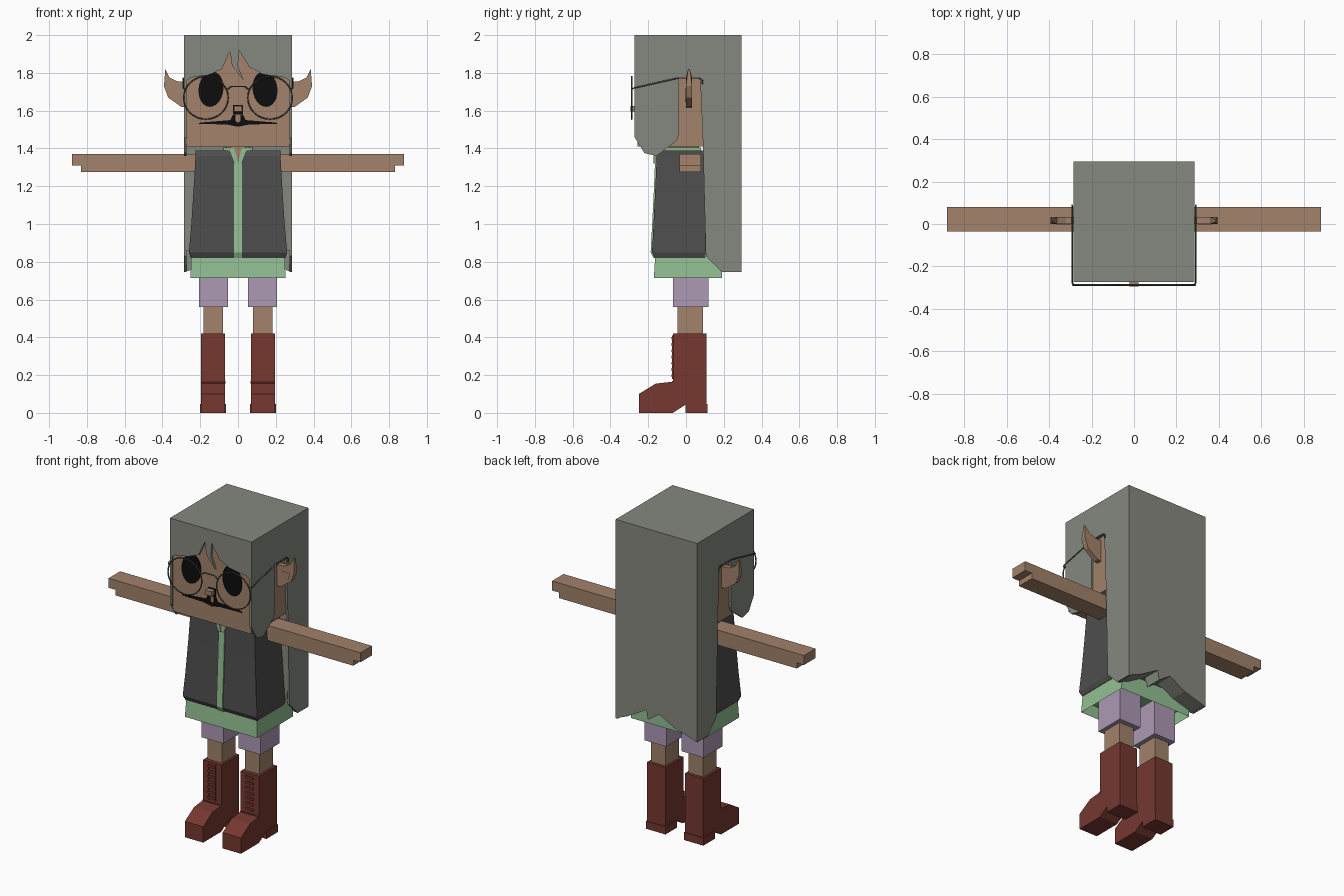
import bpy, bmesh, math
from mathutils import Vector

cube = bpy.data.objects.get("Cube")
if cube:
    bpy.data.objects.remove(cube, do_unlink=True)


def material(name, *rgb):
    m = bpy.data.materials.new(name)
    m.use_nodes = True
    m.diffuse_color = (*rgb, 1)
    m.node_tree.nodes["Principled BSDF"].inputs["Base Color"].default_value = (*rgb, 1)
    return m


HAIR = material("grey hair", 0.235, 0.25, 0.21)
SKIN = material("tan skin", 0.36, 0.225, 0.145)
VEST = material("charcoal vest", 0.075, 0.075, 0.075)
SHIRT = material("mint shirt", 0.29, 0.52, 0.29)
SHORTS = material("lilac shorts", 0.42, 0.32, 0.46)
BOOT = material("red leather", 0.18, 0.04, 0.03)
BLACK = material("black", 0.004, 0.004, 0.004)
WIRE = material("wire metal", 0.09, 0.1, 0.09)


def finish(name, bm, mat):
    bmesh.ops.recalc_face_normals(bm, faces=bm.faces)
    me = bpy.data.meshes.new(name)
    bm.to_mesh(me)
    bm.free()
    me.materials.append(mat)
    ob = bpy.data.objects.new(name, me)
    bpy.context.collection.objects.link(ob)
    return ob


def prism(name, pts, axis, lo, hi, mat):
    """Extrude a flat outline along x (outline in y, z) or y (outline in x, z)."""
    bm = bmesh.new()
    place = lambda a, b: (lo, a, b) if axis == "x" else (a, lo, b)
    face = bm.faces.new([bm.verts.new(place(a, b)) for a, b in pts])
    new = bmesh.ops.extrude_face_region(bm, geom=[face])["geom"]
    shift = Vector((hi - lo, 0, 0) if axis == "x" else (0, hi - lo, 0))
    bmesh.ops.translate(bm, vec=shift, verts=[v for v in new if isinstance(v, bmesh.types.BMVert)])
    return finish(name, bm, mat)


def box(name, x, y, z, mat):
    return prism(name, [(y[0], z[0]), (y[1], z[0]), (y[1], z[1]), (y[0], z[1])], "x", x[0], x[1], mat)


def loft(name, levels, mat):
    """Stack of rectangles: (z, half width, front y, back y)."""
    bm = bmesh.new()
    rings = [[bm.verts.new(p) for p in ((-w, f, z), (w, f, z), (w, b, z), (-w, b, z))]
             for z, w, f, b in levels]
    for low, high in zip(rings, rings[1:]):
        for i in range(4):
            j = (i + 1) % 4
            bm.faces.new((low[i], low[j], high[j], high[i]))
    bm.faces.new(rings[0])
    bm.faces.new(rings[-1])
    return finish(name, bm, mat)


def wire(name, pts, radius, cyclic=False):
    cu = bpy.data.curves.new(name, "CURVE")
    cu.dimensions = "3D"
    cu.bevel_depth = radius
    cu.bevel_resolution = 1
    sp = cu.splines.new("POLY")
    sp.points.add(len(pts) - 1)
    for p, co in zip(sp.points, pts):
        p.co = (*co, 1)
    sp.use_cyclic_u = cyclic
    cu.materials.append(WIRE)
    bpy.context.collection.objects.link(bpy.data.objects.new(name, cu))


def span(s, a, b):
    return sorted((s * a, s * b))


# Head and hair
box("head", (-0.272, 0.272), (-0.258, 0.11), (1.41, 1.94), SKIN)
box("hair_crown", (-0.272, 0.272), (-0.258, 0.295), (1.94, 2.0), HAIR)
box("hair_back", (-0.272, 0.272), (0.1, 0.295), (0.86, 1.94), HAIR)
prism("hair_ragged_end", [(-0.272, 0.87), (-0.272, 0.75), (-0.13, 0.79), (-0.02, 0.85), (0.06, 0.795),
                          (0.07, 0.855), (0.2, 0.78), (0.272, 0.75), (0.272, 0.87)],
      "y", 0.18, 0.295, HAIR)
prism("hair_fringe", [(-0.285, 2.0), (-0.285, 1.75), (-0.25, 1.775), (-0.16, 1.79), (-0.085, 1.82),
                      (-0.042, 1.915), (-0.032, 1.84), (0.03, 1.76), (0.0, 1.835), (0.005, 1.92),
                      (0.06, 1.83), (0.13, 1.795), (0.25, 1.775), (0.285, 1.75), (0.285, 2.0)],
      "y", -0.272, -0.258, HAIR)
side = [(-0.272, 2.0), (-0.272, 1.46), (-0.22, 1.375), (-0.155, 1.36), (-0.05, 1.44), (-0.04, 1.47),
        (-0.04, 1.77), (0.075, 1.775), (0.09, 1.42), (0.105, 0.83), (0.19, 0.745), (0.295, 0.745), (0.295, 2.0)]
for s, tag in ((1, "left"), (-1, "right")):
    prism(f"hair_side_{tag}", side, "x", s * 0.272, s * 0.285, HAIR)

# Face details
for s, tag in ((1, "left"), (-1, "right")):
    ring = [math.tau * i / 24 for i in range(24)]
    eye = [(s * (0.143 + 0.066 * math.cos(a)) - 0.006 * s * math.sin(a), 1.714 + 0.094 * math.sin(a))
           for a in ring]
    prism(f"eye_{tag}", eye, "y", -0.265, -0.256, BLACK)
    ear = [(0.26, 1.615), (0.3, 1.62), (0.37, 1.67), (0.392, 1.73), (0.385, 1.82),
           (0.362, 1.775), (0.32, 1.755), (0.26, 1.75)]
    ob = prism(f"ear_{tag}", [(s * x, z) for x, z in ear], "y", 0.0, 0.032, SKIN)
    # Thin the ear towards its tip
    for v in ob.data.vertices:
        if v.co.z > 1.8:
            v.co.y = 0.016 + (v.co.y - 0.016) * 0.3
    prism(f"ear_hollow_{tag}", [(s * x, z) for x, z in
                                ((0.3, 1.645), (0.35, 1.675), (0.365, 1.72), (0.3, 1.72))],
          "y", -0.002, 0.001, SKIN)
    prism(f"mouth_{tag}", [(0, 1.535), (s * 0.012, 1.545), (s * 0.012, 1.58), (s * 0.03, 1.575),
                           (s * 0.04, 1.55), (s * 0.2, 1.537), (s * 0.21, 1.53), (s * 0.06, 1.527),
                           (0, 1.515)], "y", -0.264, -0.256, BLACK)
    # Glasses
    wire(f"glasses_rim_{tag}", [(s * 0.17 + 0.118 * math.cos(math.tau * i / 32), -0.287,
                                 1.668 + 0.113 * math.sin(math.tau * i / 32)) for i in range(32)], 0.004, True)
    wire(f"glasses_temple_{tag}", [(s * 0.284, -0.287, 1.715), (s * 0.291, -0.275, 1.72),
                                   (s * 0.291, -0.04, 1.773), (s * 0.291, 0.07, 1.773),
                                   (s * 0.291, 0.088, 1.758), (s * 0.291, 0.085, 1.74)], 0.004)
wire("glasses_bridge", [(-0.06, -0.287, 1.71), (-0.035, -0.287, 1.728), (0.035, -0.287, 1.728),
                        (0.06, -0.287, 1.71)], 0.004)
box("nose", (-0.022, 0.022), (-0.295, -0.25), (1.595, 1.625), SKIN)
prism("nostrils", [(-0.026, 1.58), (0.026, 1.58), (0.026, 1.63), (-0.026, 1.63)], "y", -0.264, -0.256, BLACK)

# Torso: vest, shirt, collar and hem
loft("vest", [(0.82, 0.25, -0.165, 0.1), (0.85, 0.26, -0.18, 0.107), (1.0, 0.247, -0.172, 0.103),
              (1.2, 0.234, -0.162, 0.098), (1.36, 0.225, -0.155, 0.092), (1.39, 0.225, -0.14, 0.09)], VEST)
prism("shirt_strip", [(-0.15, 0.82), (-0.172, 0.82), (-0.187, 0.85), (-0.179, 1.0), (-0.169, 1.2),
                      (-0.163, 1.36), (-0.15, 1.36)], "x", -0.021, 0.021, SHIRT)
box("shirt_neck", (-0.08, 0.08), (-0.14, 0.08), (1.37, 1.405), SHIRT)
box("neck", (-0.06, 0.06), (-0.1, 0.07), (1.38, 1.43), SKIN)
prism("throat", [(-0.04, 1.41), (0, 1.32), (0.04, 1.41)], "y", -0.168, -0.14, SKIN)
for s, tag in ((1, "left"), (-1, "right")):
    prism(f"collar_{tag}", [(s * 0.02, 1.405), (s * 0.08, 1.405), (s * 0.075, 1.39), (s * 0.045, 1.385),
                            (s * 0.02, 1.32), (0, 1.32)], "y", -0.172, -0.14, SHIRT)
hem = loft("shirt_hem", [(0.715, 0.252, -0.17, 0.19), (0.83, 0.247, -0.163, 0.105)], SHIRT)
# Straight back wall and a hollow underside
for v in hem.data.vertices:
    if v.co.y > 0.1:
        v.co.y = 0.19
bm = bmesh.new()
bm.from_mesh(hem.data)
under = [f for f in bm.faces if f.normal.z < -0.9]
bmesh.ops.inset_region(bm, faces=under, thickness=0.015)
bmesh.ops.translate(bm, vec=(0, 0, 0.07), verts=under[0].verts[:])
bm.to_mesh(hem.data)
bm.free()

# Arms, legs and boots
boot = [(-0.25, 0), (-0.25, 0.1), (-0.16, 0.155), (-0.07, 0.165), (-0.07, 0.42), (0.108, 0.42),
        (0.108, 0), (0, 0), (0, 0.045), (-0.07, 0)]
for s, tag in ((1, "left"), (-1, "right")):
    prism(f"arm_{tag}", [(s * 0.2, 1.275), (s * 0.83, 1.275), (s * 0.83, 1.31), (s * 0.88, 1.31),
                         (s * 0.88, 1.37), (s * 0.2, 1.37)], "y", -0.035, 0.08, SKIN)
    box(f"shorts_{tag}", span(s, 0.053, 0.207), (-0.07, 0.12), (0.56, 0.8), SHORTS)
    box(f"leg_{tag}", span(s, 0.08, 0.182), (-0.046, 0.09), (0.4, 0.58), SKIN)
    prism(f"boot_{tag}", boot, "x", s * 0.068, s * 0.196, BOOT)
    box(f"boot_heel_{tag}", span(s, 0.064, 0.2), (-0.002, 0.113), (0, 0.048), BOOT)
    box(f"boot_band_{tag}", span(s, 0.067, 0.197), (-0.075, -0.06), (0.155, 0.168), BOOT)
    for i in range(7):
        z = 0.19 + i * 0.033
        box(f"boot_lace_{tag}_{i + 1}", span(s, 0.106, 0.158), (-0.077, -0.065), (z, z + 0.014), BOOT)
    for x in (0.106, 0.154):
        box(f"boot_eyelet_strip_{tag}", span(s, x, x + 0.004), (-0.073, -0.065), (0.18, 0.41), BOOT)
